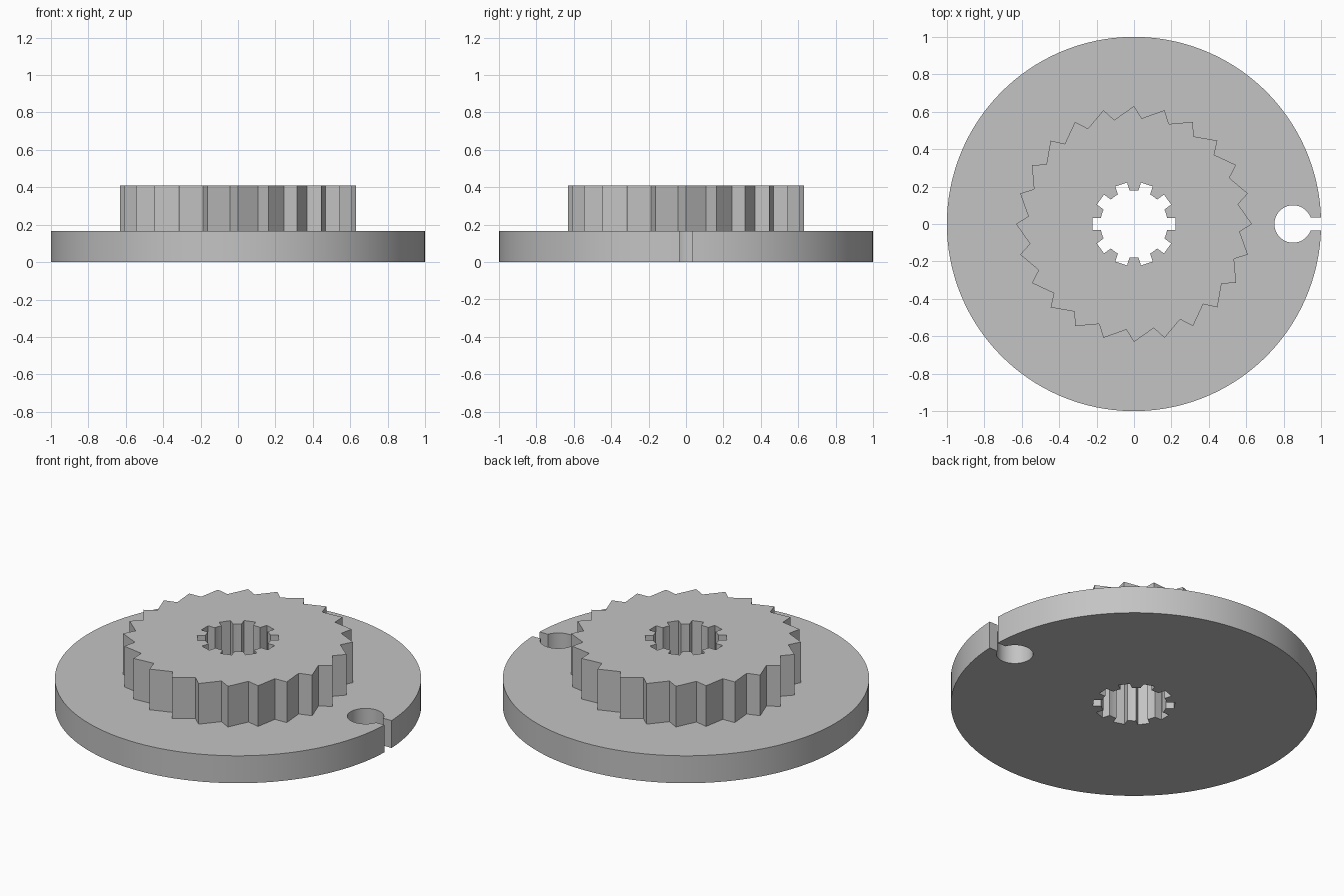
import bpy, bmesh
from math import sin, cos, asin, radians, pi
from mathutils import Vector, Matrix

cube = bpy.data.objects.get("Cube")
if cube:
    bpy.data.objects.remove(cube)

grey = bpy.data.materials.new("plain grey")
grey.use_nodes = True
colour = (0.55, 0.55, 0.55, 1)
grey.diffuse_color = colour
grey.node_tree.nodes["Principled BSDF"].inputs["Base Color"].default_value = colour

DISC_TOP, GEAR_TOP = 0.165, 0.41


def polar(radius, angle):
    return Vector((radius * cos(angle), radius * sin(angle), 0))


def arc(radius, start, end, steps, centre=Vector()):
    return [centre + polar(radius, start + (end - start) * i / steps)
            for i in range(steps + 1)]


def prism(name, loops, bottom, top):
    """Fill an outline with holes and extrude it upward."""
    bm = bmesh.new()
    edges = []
    for loop in loops:
        verts = [bm.verts.new(p + Vector((0, 0, bottom))) for p in loop]
        edges += [bm.edges.new((a, b)) for a, b in zip(verts, verts[1:] + verts[:1])]
    bmesh.ops.triangle_fill(bm, edges=edges, use_beauty=True)
    out = bmesh.ops.extrude_face_region(bm, geom=bm.faces[:], use_keep_orig=True)
    moved = [g for g in out["geom"] if isinstance(g, bmesh.types.BMVert)]
    bmesh.ops.translate(bm, verts=moved, vec=(0, 0, top - bottom))
    bmesh.ops.recalc_face_normals(bm, faces=bm.faces[:])
    # Merge the cap triangles into flat faces
    bmesh.ops.dissolve_limit(bm, angle_limit=radians(0.5),
                             verts=bm.verts[:], edges=bm.edges[:])
    mesh = bpy.data.meshes.new(name)
    bm.to_mesh(mesh)
    bm.free()
    mesh.materials.append(grey)
    obj = bpy.data.objects.new(name, mesh)
    bpy.context.collection.objects.link(obj)
    bpy.ops.object.select_all(action='DESELECT')
    obj.select_set(True)
    bpy.context.view_layer.objects.active = obj
    bpy.ops.object.shade_smooth_by_angle(angle=radians(25))


# Splined bore: ten square slots with short curved lands between them
SLOTS, BORE, SLOT_DEPTH, SLOT_HALF = 10, 0.18, 0.222, 0.033
pitch = 2 * pi / SLOTS
half = asin(SLOT_HALF / BORE)
bore = []
for i in range(SLOTS):
    turn = Matrix.Rotation(i * pitch, 3, 'Z')
    bore += [turn @ Vector((SLOT_DEPTH, s * SLOT_HALF, 0)) for s in (-1, 1)]
    bore += arc(BORE, i * pitch + half, (i + 1) * pitch - half, 3)

# Base disc outline, running into the keyhole notch on the +x side
NOTCH_HALF, KEY_R, KEY_X = 0.034, 0.1, 0.85
a = asin(NOTCH_HALF)
b = asin(NOTCH_HALF / KEY_R)
rim = arc(1.0, a, 2 * pi - a, 128)
keyhole = arc(KEY_R, 2 * pi - b, b, 40, Vector((KEY_X, 0, 0)))
prism("base_disc", [rim + keyhole, bore], 0, DISC_TOP)

# Ratchet wheel with slanted teeth
TEETH = 24
teeth = []
for i in range(TEETH):
    tip = 2 * pi * i / TEETH
    teeth += [polar(0.566, tip - radians(4.2)), polar(0.63, tip)]
prism("ratchet_wheel", [teeth, bore], DISC_TOP, GEAR_TOP)
